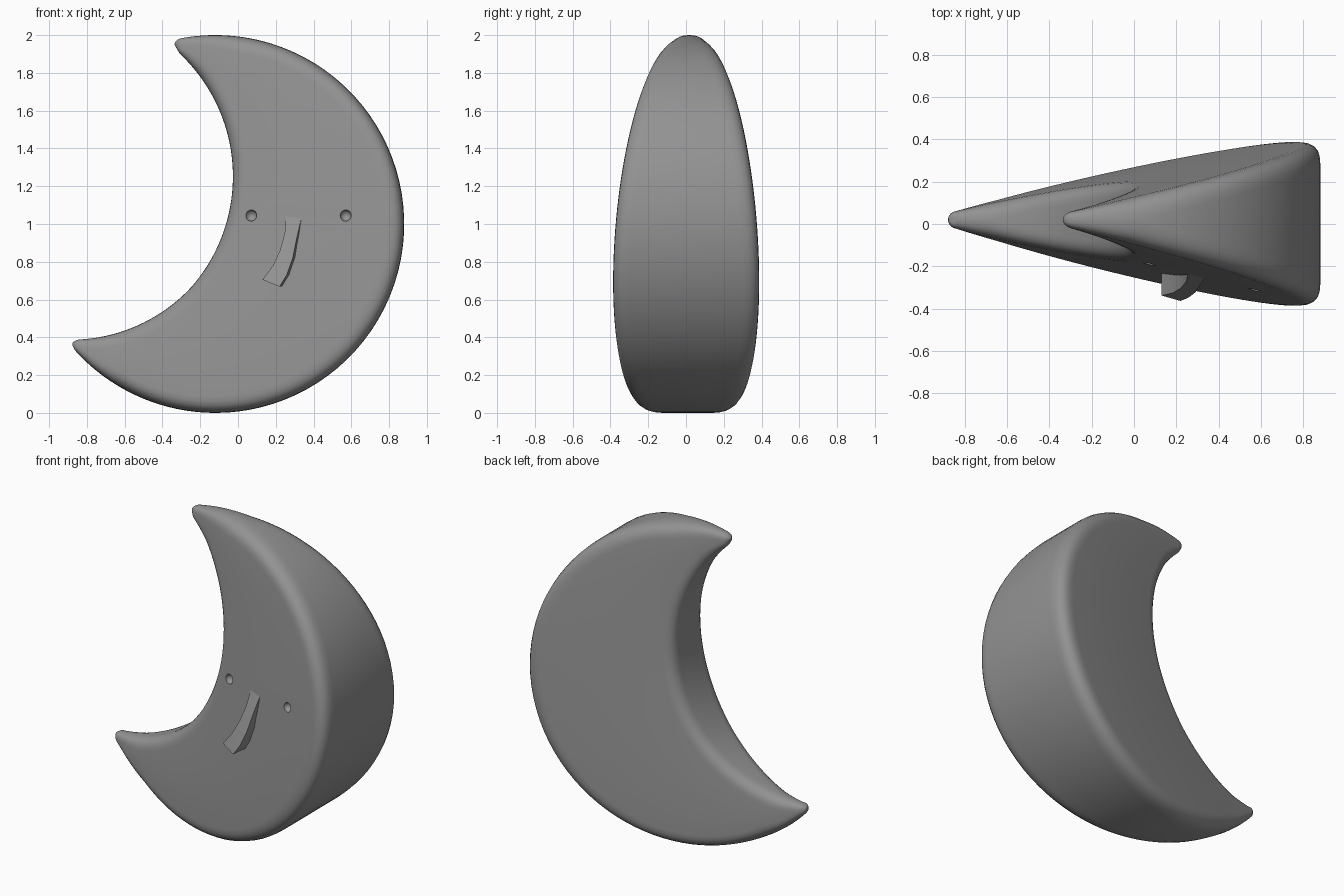
import bpy, bmesh, math
from mathutils import Vector

if "Cube" in bpy.data.objects:
    bpy.data.objects.remove(bpy.data.objects["Cube"])

grey = bpy.data.materials.new("dark_grey")
grey.diffuse_color = (0.29, 0.29, 0.29, 1)
grey.use_nodes = True
grey.node_tree.nodes["Principled BSDF"].inputs["Base Color"].default_value = grey.diffuse_color


def depth(x, z):
    """Distance along the wedge axis, measured from the line through both tips."""
    return 0.945 * x - 0.328 * z + 0.954


def half(x, z):
    return 0.03 + 0.25 * max(depth(x, z), 0.0)


def mid(x, z):
    return 0.02 * (1 - depth(x, z) / 1.51)


def make_object(name, bm):
    bmesh.ops.recalc_face_normals(bm, faces=bm.faces[:])
    me = bpy.data.meshes.new(name)
    bm.to_mesh(me)
    bm.free()
    me.materials.append(grey)
    ob = bpy.data.objects.new(name, me)
    bpy.context.collection.objects.link(ob)
    return ob


def loft(name, rings):
    bm = bmesh.new()
    loops = [[bm.verts.new(p) for p in r] for r in rings]
    n = len(loops[0])
    for a, b in zip(loops, loops[1:]):
        for i in range(n):
            j = (i + 1) % n
            bm.faces.new((a[i], a[j], b[j], b[i]))
    bm.faces.new(loops[0])
    bm.faces.new(loops[-1])
    return make_object(name, bm)


def smooth(ob, angle):
    bpy.ops.object.select_all(action='DESELECT')
    ob.select_set(True)
    bpy.context.view_layer.objects.active = ob
    bpy.ops.object.shade_smooth_by_angle(angle=math.radians(angle))


def rounded_section(inner, outer, scale=1.0):
    """Rounded wedge cross-section between an inner and an outer rim point."""
    width = (outer - inner).length
    corners = []
    for p, s in ((inner, -1), (outer, -1), (outer, 1), (inner, 1)):
        corners.append(Vector((p.x, mid(p.x, p.z) + s * half(p.x, p.z), p.z)))
    pts = []
    for i, c in enumerate(corners):
        prev, nxt = corners[i - 1], corners[(i + 1) % 4]
        lim = 0.11 if i in (1, 2) else 0.07
        r = min(lim, 0.48 * width, 0.48 * min((prev - c).length, (nxt - c).length))
        a = c + (prev - c).normalized() * r
        b = c + (nxt - c).normalized() * r
        for k in range(7):
            t = k / 6
            pts.append(a * (1 - t) ** 2 + c * 2 * t * (1 - t) + b * t * t)
    cen = sum(pts, Vector()) / len(pts)
    return [cen + (p - cen) * scale for p in pts]


# Crescent body: sections swept from the lower tip to the upper tip, ends rounded off
N = 96
rings = []
for i in range(N + 1):
    t = (1 - math.cos(math.pi * i / N)) / 2
    ao = math.radians(220 + 243 * t)
    ai = math.radians(-86.5 + 134.5 * t)
    r_in = 0.866 + 0.024 * min(1, t * 3)
    outer = Vector((-0.12 + math.cos(ao), 0, 1 + math.sin(ao)))
    inner = Vector((-0.917 + r_in * math.cos(ai), 0, 1.252 + r_in * math.sin(ai)))
    u = min(1, min(t, 1 - t) / 0.011)
    rings.append(rounded_section(inner, outer, max(0.2, math.sqrt(1 - (1 - u) ** 2))))
body = loft("crescent_body", rings)

# Eye dimples pressed into the front face
for x, side in ((0.07, "left"), (0.57, "right")):
    z = 1.045
    bpy.ops.mesh.primitive_uv_sphere_add(segments=20, ring_count=12, radius=0.03,
                                         location=(x, mid(x, z) - half(x, z), z))
    cutter = bpy.context.object
    cutter.name = side + "_eye_cutter"
    cutter.data.materials.append(grey)
    cutter.hide_render = True
    cutter.hide_set(True)
    mod = body.modifiers.new(side + "_eye", 'BOOLEAN')
    mod.operation = 'DIFFERENCE'
    mod.solver = 'EXACT'
    mod.object = cutter
bpy.context.view_layer.objects.active = body
for mod in list(body.modifiers):
    bpy.ops.object.modifier_apply(modifier=mod.name)
for ob in [o for o in bpy.data.objects if o.name.endswith("_eye_cutter")]:
    bpy.data.objects.remove(ob)
smooth(body, 50)

# Nose: curved wedge growing out of the face (left x, z, right x, z, projection)
profile = [(0.255, 1.04, 0.335, 1.03, 0.0),
           (0.247, 0.95, 0.312, 0.93, 0.03),
           (0.222, 0.86, 0.290, 0.82, 0.06),
           (0.185, 0.78, 0.258, 0.73, 0.085),
           (0.13, 0.705, 0.22, 0.668, 0.105)]
rings = []
for lx, lz, rx, rz, out in profile:
    yl = mid(lx, lz) - half(lx, lz)
    yr = mid(rx, rz) - half(rx, rz)
    rings.append([(lx, yl - out, lz), (rx, yr - out, rz),
                  (rx + 0.02, yr + 0.04, rz + 0.005), (lx, yl + 0.04, lz)])
nose = loft("nose", rings)
smooth(nose, 30)
